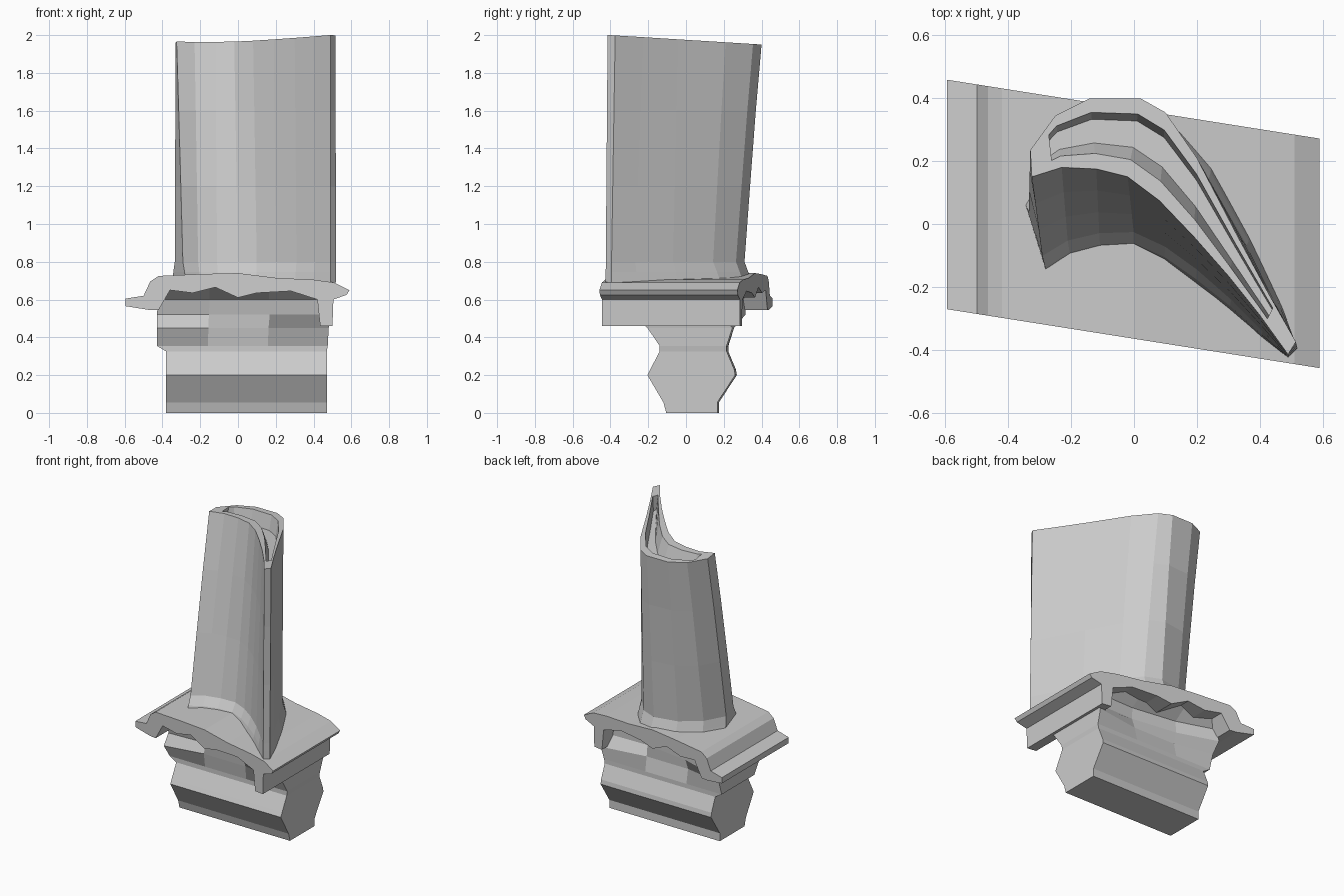
import bpy, bmesh
from mathutils import Vector

if "Cube" in bpy.data.objects:
    bpy.data.objects.remove(bpy.data.objects["Cube"])


def finish(name, bm):
    bmesh.ops.recalc_face_normals(bm, faces=bm.faces)
    mesh = bpy.data.meshes.new(name)
    bm.to_mesh(mesh)
    bm.free()
    ob = bpy.data.objects.new(name, mesh)
    bpy.context.collection.objects.link(ob)
    return ob


def loft(name, rings):
    """Skin a list of equal-length closed rings and cap both ends."""
    bm = bmesh.new()
    vs = [[bm.verts.new(p) for p in r] for r in rings]
    n = len(vs[0])
    for a, b in zip(vs, vs[1:]):
        for i in range(n):
            j = (i + 1) % n
            bm.faces.new((a[i], a[j], b[j], b[i]))
    caps = [bm.faces.new(vs[0]), bm.faces.new(vs[-1])]
    bm.normal_update()
    bmesh.ops.triangulate(bm, faces=caps, ngon_method='EAR_CLIP')
    return finish(name, bm)


# Airfoil: convex and concave sides at base and tip, leading to trailing edge
BACK_BASE = [(-.335, .03), (-.26, .17), (-.13, .27), (.03, .305), (.14, .26),
             (.24, .14), (.36, -.07), (.46, -.27), (.52, -.395)]
FRONT_BASE = [(-.29, -.115), (-.21, -.065), (-.11, -.04), (0, -.035), (.1, -.08),
              (.2, -.15), (.31, -.245), (.41, -.345), (.49, -.425)]
BACK_TIP = [(-.33, .235), (-.25, .345), (-.14, .4), (.02, .4), (.1, .355),
            (.2, .21), (.33, -.04), (.43, -.225), (.515, -.375)]
FRONT_TIP = [(-.325, .15), (-.23, .18), (-.12, .175), (-.02, .15), (.08, .075),
             (.19, -.04), (.3, -.165), (.4, -.29), (.49, -.415)]


def top_z(y):
    return 1.975 - .062 * y


def section(t, flare=0.0, inset=None, z=None, drop=0.0):
    back, front = [], []
    last = len(BACK_BASE) - 1
    for i, pts in enumerate(zip(BACK_BASE, BACK_TIP, FRONT_BASE, FRONT_TIP)):
        bb, bt, fb, ft = map(Vector, pts)
        b, f = bb.lerp(bt, t), fb.lerp(ft, t)
        d = (b - f).normalized() * flare * min(1, (last - i) / 3)
        b, f = b + d, f - d
        if inset:
            b, f = b.lerp(f, inset[0]), f.lerp(b, inset[1])
        back.append(b)
        front.append(f)
    if inset:  # pull the cavity in from both edges
        for side in (back, front):
            side[0] = side[0].lerp(side[1], .7)
            side[-1] = side[-1].lerp(side[-2], .8)
    ring = back + front[::-1]
    return [(p.x, p.y, (top_z(p.y) if z is None else z) - drop) for p in ring]


loft("airfoil", [section(0, .045, z=.69), section(0, .025, z=.745),
                 section(.05, z=.80), section(.36, z=1.2), section(.68, z=1.6),
                 section(1), section(1, inset=(.2, .22)),
                 section(.96, inset=(.27, .4), drop=.1)])

# Platform: side profile extruded along y and skewed in plan
PLATFORM = [(-.595, .605), (-.5, .62), (-.465, .695), (-.42, .725), (-.2, .735),
            (0, .74), (.2, .715), (.4, .705), (.51, .69), (.59, .65), (.575, .625),
            (.505, .60), (.5, .46), (.435, .46), (.42, .60), (.28, .645),
            (.1, .635), (0, .61), (-.12, .665), (-.24, .635), (-.36, .65),
            (-.42, .545), (-.47, .545), (-.595, .565)]
loft("platform", [[(x, t - .158 * x, z) for x, z in PLATFORM]
                  for t in (-.365, 0, .365)])

# Root and shank: stacked sections (z, y front, y back, x left, x right)
STACK = [(0, -.10, .17, -.38, .47), (.055, -.115, .17, -.38, .47),
         (.2, -.2, .265, -.38, .47), (.23, -.185, .26, -.38, .47),
         (.325, -.135, .22, -.38, .47), (.355, -.135, .22, -.43, .475),
         (.45, -.2, .25, -.43, .48), (.52, -.21, .25, -.43, .49),
         (.6, -.23, .25, -.42, .48), (.67, -.29, .3, -.42, .48)]


def stack_ring(z, y0, y1, x0, x1):
    bulge = .05 if .4 < z < .65 else 0
    skew = .14 if z > .5 else .01
    ring = []
    for y, us in ((y0, (0, .3, .65, 1)), (y1, (1, .65, .3, 0))):
        for u in us:
            x = x0 + (x1 - x0) * u
            ring.append((x, y - skew * (x - .03) + bulge * (0 < u < 1) *
                         (1 if y == y0 else -1), z))
    return ring


loft("root_and_shank", [stack_ring(*s) for s in STACK])
